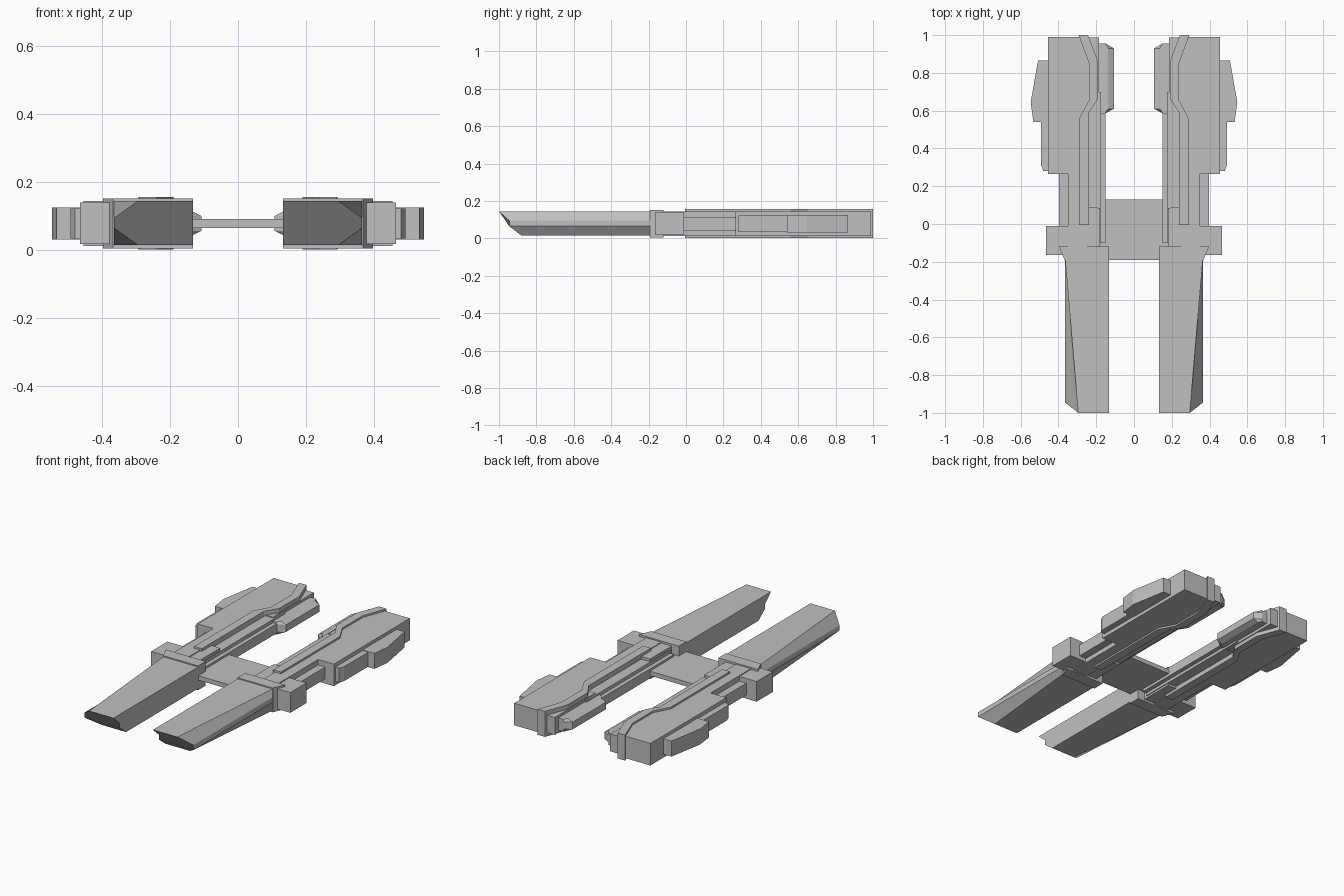
import bpy, bmesh

grey = bpy.data.materials.new("hull_grey")
grey.diffuse_color = (0.53, 0.53, 0.53, 1)


def finish(name, bm, mirror=True):
    bmesh.ops.recalc_face_normals(bm, faces=bm.faces)
    me = bpy.data.meshes.new(name)
    bm.to_mesh(me)
    bm.free()
    me.materials.append(grey)
    ob = bpy.data.objects.new(name, me)
    bpy.context.collection.objects.link(ob)
    if mirror:
        ob.modifiers.new("mirror", "MIRROR").use_mirror_merge = False
    return ob


def loft(name, sections, mirror=True):
    """Skin matching closed loops and cap both ends."""
    bm = bmesh.new()
    rings = [[bm.verts.new(p) for p in s] for s in sections]
    n = len(rings[0])
    for a, b in zip(rings, rings[1:]):
        for i in range(n):
            j = (i + 1) % n
            bm.faces.new((a[i], a[j], b[j], b[i]))
    bm.faces.new(rings[0])
    bm.faces.new(rings[-1])
    return finish(name, bm, mirror)


def plate(name, outline, z0, z1, mirror=True):
    return loft(name, [[(x, y, z) for x, y in outline] for z in (z0, z1)], mirror)


def box(name, x0, x1, y0, y1, z0, z1, mirror=True):
    return plate(name, [(x0, y0), (x1, y0), (x1, y1), (x0, y1)], z0, z1, mirror)


# central bridge
box("bridge", -0.2, 0.2, -0.19, 0.13, 0.065, 0.092, False)

# front blades: chamfered outer edge and notched, raked tip
heights = (0.145, 0.095, 0.065, 0.015)
tips = (-1.0, -0.945, -0.945, -0.88)
outer = (0.295, 0.365, 0.365, 0.295)
base = [(0.132, -0.18, z) for z in heights] + [(0.365, -0.18, z) for z in heights[::-1]]
tip = [(0.132, y, z) for y, z in zip(tips, heights)]
tip += [(x, y, z) for x, y, z in zip(outer, tips, heights)][::-1]
loft("blade", [base, tip])

# collar and hinge block behind each blade
plate("collar", [(0.132, -0.192), (0.367, -0.192), (0.397, -0.12), (0.132, -0.12)], 0.005, 0.152)
plate("hinge_block", [(0.18, -0.165), (0.465, -0.165), (0.465, -0.01), (0.35, -0.01),
                      (0.24, 0.09), (0.18, 0.085)], 0.018, 0.14)

# rail path as inner and outer edges
rail_in = [(0.238, -0.005), (0.238, 0.59), (0.19, 0.665), (0.19, 0.86), (0.243, 1.0)]
rail_out = [(0.29, -0.005), (0.29, 0.56), (0.238, 0.655), (0.238, 0.85), (0.293, 1.0)]
plate("rail", rail_in + rail_out[::-1], 0.002, 0.156)

# main hull following the rail
hull = [(0.25, -0.12), (0.35, -0.12), (0.35, 0.265), (0.455, 0.265), (0.455, 0.99),
        (0.27, 0.99), (0.22, 0.855), (0.22, 0.66), (0.25, 0.58)]
plate("hull", hull, 0.012, 0.145)
box("hull_side_step", 0.33, 0.397, -0.05, 0.30, 0.04, 0.112)

# lower inner ledge and rear corner
box("inner_ledge", 0.15, 0.27, -0.1, 0.64, 0.048, 0.105)
box("inner_step", 0.175, 0.27, -0.1, 0.70, 0.03, 0.125)
box("rear_corner", 0.185, 0.28, 0.60, 0.988, 0.025, 0.13)

# inner pod with tapered edges
pod_out = [(0.20, 0.575), (0.152, 0.585), (0.107, 0.61), (0.107, 0.93), (0.15, 0.955), (0.20, 0.955)]
pod_top = [(0.20, 0.575), (0.152, 0.585), (0.137, 0.61), (0.137, 0.93), (0.15, 0.955), (0.20, 0.955)]
loft("inner_pod", [[(x, y, z) for x, y in o] for o, z in
                   ((pod_top, 0.042), (pod_out, 0.057), (pod_out, 0.1), (pod_top, 0.115))])

# outer pods
plate("outer_pod_base", [(0.44, 0.28), (0.48, 0.28), (0.492, 0.31), (0.492, 0.60), (0.44, 0.60)], 0.035, 0.122)
plate("outer_pod", [(0.44, 0.54), (0.533, 0.54), (0.547, 0.645), (0.508, 0.865), (0.44, 0.865)], 0.032, 0.126)
